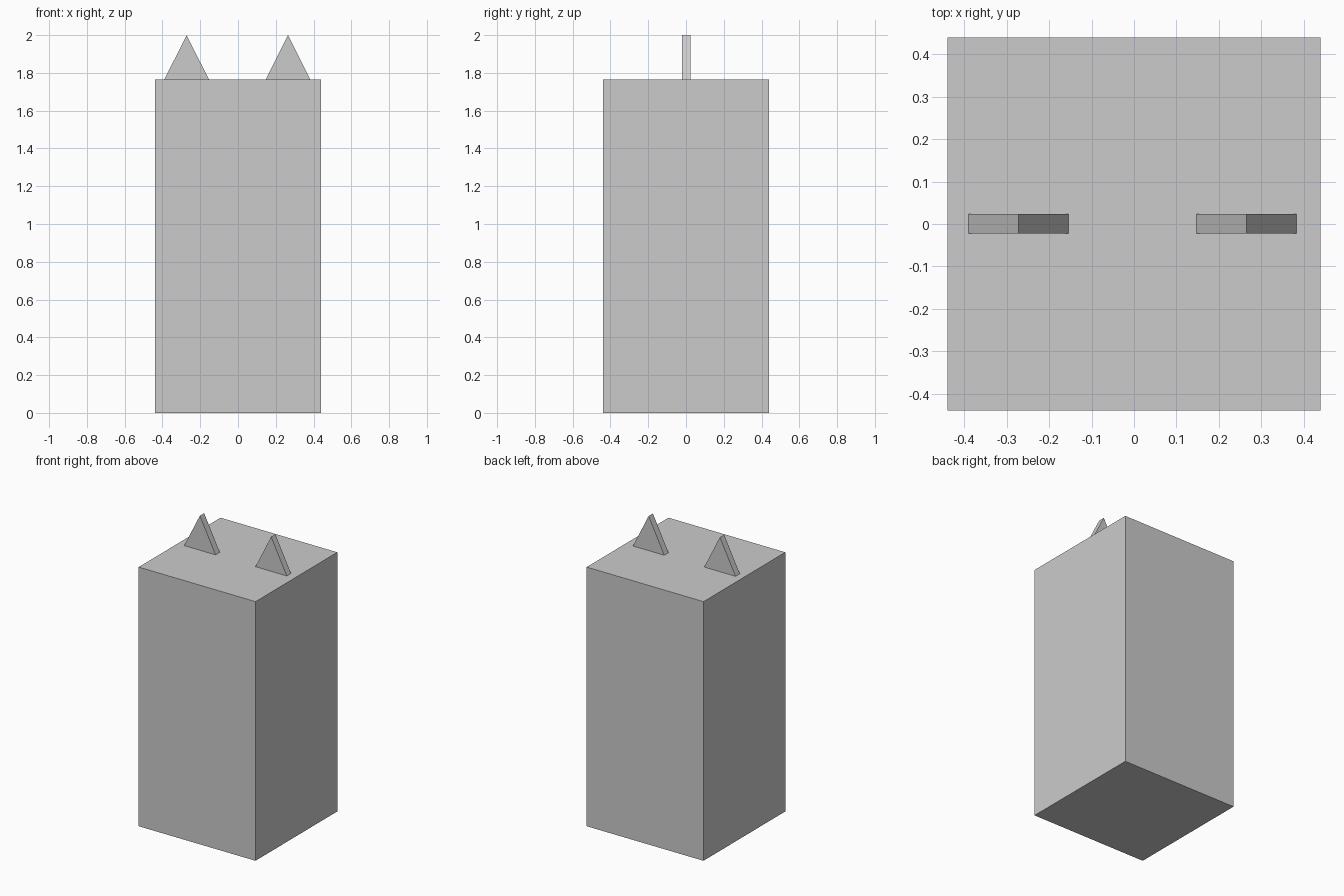
import bpy
import bmesh

default_cube = bpy.data.objects.get("Cube")
if default_cube:
    bpy.data.objects.remove(default_cube, do_unlink=True)

# Single flat grey
grey = bpy.data.materials.new("plain_grey")
grey.use_nodes = True
colour = (0.6, 0.6, 0.6, 1.0)
grey.diffuse_color = colour
grey.node_tree.nodes["Principled BSDF"].inputs["Base Color"].default_value = colour

HALF = 0.44
BODY_TOP = 1.765


def prism(name, outline, y_front, y_back):
    """Extrude an x-z outline from front to back."""
    bm = bmesh.new()
    face = bm.faces.new([bm.verts.new((x, y_front, z)) for x, z in outline])
    result = bmesh.ops.extrude_face_region(bm, geom=[face])
    moved = [v for v in result["geom"] if isinstance(v, bmesh.types.BMVert)]
    bmesh.ops.translate(bm, verts=moved, vec=(0, y_back - y_front, 0))
    bmesh.ops.recalc_face_normals(bm, faces=bm.faces)
    mesh = bpy.data.meshes.new(name)
    bm.to_mesh(mesh)
    bm.free()
    mesh.materials.append(grey)
    obj = bpy.data.objects.new(name, mesh)
    bpy.context.collection.objects.link(obj)
    return obj


# Tall square body
prism("body", [(-HALF, 0), (HALF, 0), (HALF, BODY_TOP), (-HALF, BODY_TOP)],
      -HALF, HALF)

# Thin triangular ears standing on the top
for name, centre in (("right_ear", -0.272), ("left_ear", 0.265)):
    prism(name, [(centre - 0.118, BODY_TOP), (centre + 0.118, BODY_TOP),
                 (centre, 2.0)], -0.022, 0.024)
